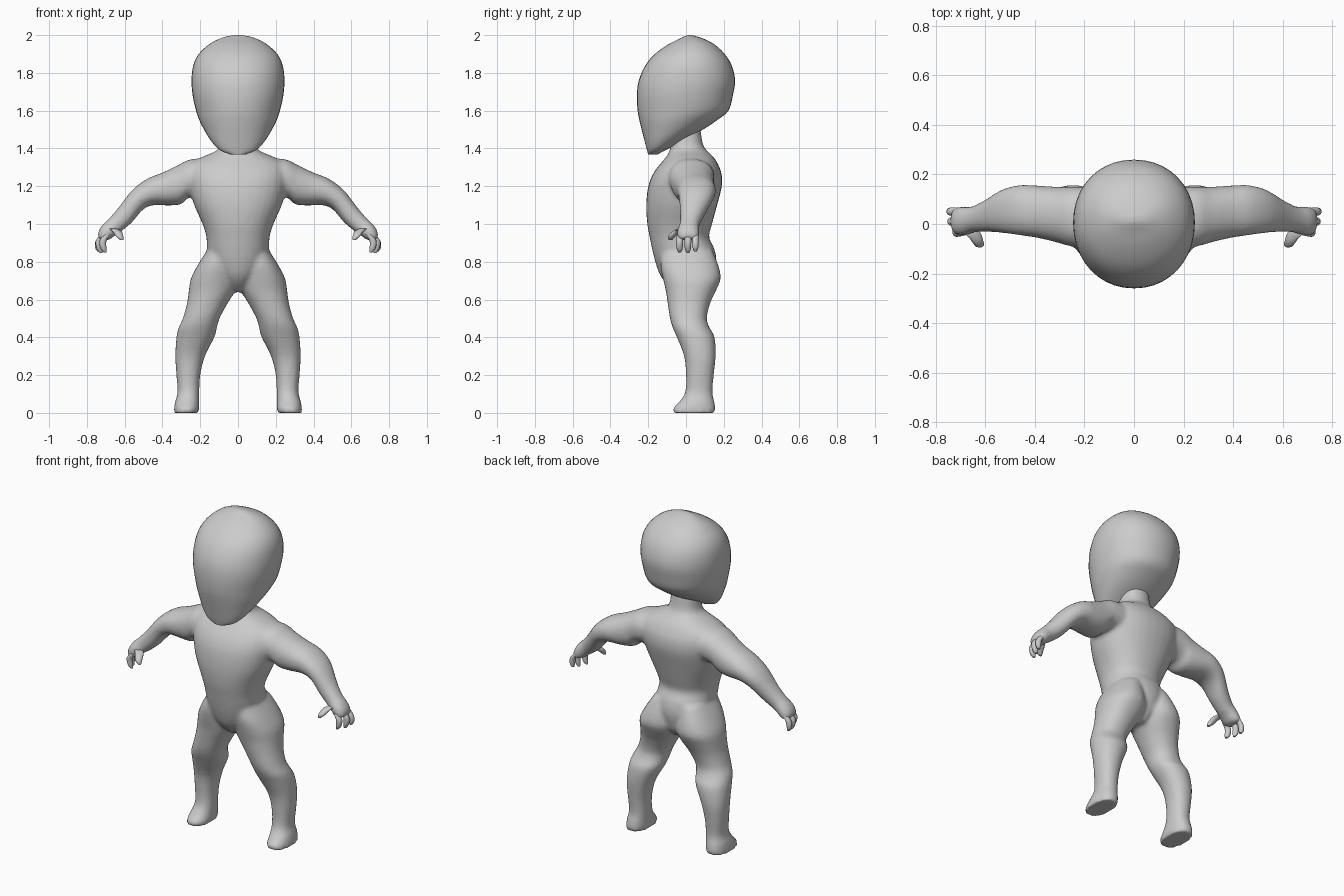
import bpy, bmesh, math
from mathutils import Vector

skin = bpy.data.materials.new("plain grey")
skin.diffuse_color = (0.6, 0.6, 0.6, 1)


def spline(rows, steps):
    """Catmull-Rom interpolation between rows of numbers."""
    out = []
    for i in range(len(rows) - 1):
        p0, p1, p2 = rows[max(i - 1, 0)], rows[i], rows[i + 1]
        p3 = rows[min(i + 2, len(rows) - 1)]
        for k in range(steps):
            t = k / steps
            out.append([0.5 * (2 * b + (c - a) * t + (2 * a - 5 * b + 4 * c - d) * t * t
                        + (3 * b - a - 3 * c + d) * t ** 3)
                        for a, b, c, d in zip(p0, p1, p2, p3)])
    return out + [list(rows[-1])]


def loft(bm, rows, side=1, power=2.2, steps=3, seg=32):
    """Closed skin over rings (ax, az, bx, bz, y0, y1): a-b spans the ring in xz, y0-y1 in depth."""
    rings = []
    for ax, az, bx, bz, y0, y1 in spline(rows, steps):
        mid = Vector(((ax + bx) / 2, (y0 + y1) / 2, (az + bz) / 2))
        u = Vector(((ax - bx) / 2, 0, (az - bz) / 2))
        v = Vector((0, (y1 - y0) / 2, 0))
        ring = []
        for k in range(seg):
            c, s = math.cos(2 * math.pi * k / seg), math.sin(2 * math.pi * k / seg)
            p = mid + u * math.copysign(abs(c) ** (2 / power), c) \
                + v * math.copysign(abs(s) ** (2 / power), s)
            ring.append(bm.verts.new((p.x * side, p.y, p.z)))
        rings.append(ring)
    faces = [bm.faces.new(rings[0]), bm.faces.new(rings[-1])]
    for r, q in zip(rings, rings[1:]):
        for k in range(seg):
            j = (k + 1) % seg
            faces.append(bm.faces.new((r[k], r[j], q[j], q[k])))
    bmesh.ops.recalc_face_normals(bm, faces=faces)


def level(rows):
    """Horizontal rings (z, x0, x1, y0, y1) in the loft's format."""
    return [(x1, z, x0, z, y0, y1) for z, x0, x1, y0, y1 in rows]


def finish(bm, name, angle=50):
    mesh = bpy.data.meshes.new(name)
    bm.to_mesh(mesh)
    bm.free()
    obj = bpy.data.objects.new(name, mesh)
    bpy.context.collection.objects.link(obj)
    mesh.materials.append(skin)
    bpy.ops.object.select_all(action='DESELECT')
    obj.select_set(True)
    bpy.context.view_layer.objects.active = obj
    bpy.ops.object.shade_smooth_by_angle(angle=math.radians(angle))
    return obj


# Head: egg with a pointed chin and a sloping underside (z, half width, front, back)
head = [(1.368, .04, -.20, -.15), (1.385, .085, -.205, -.12), (1.41, .118, -.212, -.07),
        (1.45, .15, -.222, .0), (1.5, .18, -.235, .09), (1.55, .205, -.247, .165),
        (1.6, .222, -.256, .225), (1.68, .24, -.26, .248), (1.76, .246, -.25, .26),
        (1.84, .237, -.215, .242), (1.9, .208, -.165, .205), (1.95, .155, -.095, .152),
        (1.98, .1, -.035, .095), (1.995, .05, -.005, .05), (2.0, .012, .01, .03)]
bm = bmesh.new()
loft(bm, level([(z, -w, w, f, b) for z, w, f, b in head]), power=2.1, seg=40)
finish(bm, "head")

# Torso and neck (z, half width, front, back)
torso = [(.64, .03, -.05, .09), (.68, .07, -.10, .13), (.73, .11, -.138, .15),
         (.8, .15, -.163, .162), (.87, .165, -.18, .15), (.93, .167, -.192, .122),
         (1.0, .188, -.205, .138), (1.1, .232, -.211, .165), (1.2, .262, -.2, .19),
         (1.27, .27, -.172, .188), (1.32, .25, -.135, .168), (1.355, .19, -.105, .145),
         (1.385, .12, -.088, .115), (1.42, .09, -.082, .09), (1.52, .08, -.075, .075)]
# Leg and foot (z, inner x, outer x, front, back)
leg = [(.86, .02, .165, -.13, .14), (.78, .01, .215, -.135, .172), (.71, .0, .25, -.122, .184),
       (.65, .012, .26, -.108, .16), (.58, .055, .27, -.097, .128), (.5, .098, .292, -.085, .11),
       (.45, .112, .315, -.07, .125), (.4, .125, .326, -.048, .152), (.3, .175, .332, -.01, .157),
       (.2, .2, .326, .0, .147), (.11, .205, .32, -.004, .14), (.06, .206, .333, -.035, .15),
       (.025, .206, .338, -.068, .156), (.0, .207, .34, -.072, .156)]
# Arm and palm: upper edge, lower edge, front, back
arm = [(.15, 1.345, .17, 1.15, -.10, .15), (.25, 1.343, .26, 1.14, -.09, .15),
       (.32, 1.31, .30, 1.105, -.075, .15), (.40, 1.272, .37, 1.098, -.057, .155),
       (.48, 1.24, .45, 1.1, -.045, .157), (.56, 1.18, .505, 1.075, -.036, .138),
       (.63, 1.09, .56, 1.01, -.032, .097), (.68, 1.032, .615, .963, -.034, .072),
       (.722, .99, .645, .945, -.046, .07), (.742, .95, .675, .92, -.046, .07),
       (.742, .925, .695, .912, -.035, .06)]
bm = bmesh.new()
loft(bm, level([(z, -w, w, f, b) for z, w, f, b in torso]))
for side in (1, -1):
    loft(bm, level(leg), side)
    loft(bm, arm, side)
body = finish(bm, "body")

# Fuse torso and limbs into one soft skin
remesh = body.modifiers.new("fuse", 'REMESH')
remesh.mode = 'VOXEL'
remesh.voxel_size = 0.012
remesh.use_smooth_shade = True
soften = body.modifiers.new("soften", 'SMOOTH')
soften.factor = 0.5
soften.iterations = 5

# Fingers and thumb: rows of (x, y, z, radius)
digits = {"front_finger": [(.69, -.03, .945, .018), (.715, -.034, .91, .018),
                           (.712, -.034, .87, .016), (.703, -.034, .85, .008)],
          "middle_finger": [(.71, .01, .945, .018), (.735, .01, .91, .018),
                            (.733, .01, .87, .016), (.725, .01, .847, .008)],
          "back_finger": [(.71, .048, .945, .017), (.737, .05, .91, .017),
                          (.742, .05, .875, .015), (.737, .05, .855, .008)],
          "thumb": [(.665, -.02, .975, .026), (.64, -.05, .96, .024),
                    (.627, -.075, .935, .02), (.615, -.083, .915, .009)]}
for name, path in digits.items():
    rows = [(x + r, z, x - r, z, y - r, y + r) for x, y, z, r in path]
    for side, label in ((1, "left"), (-1, "right")):
        bm = bmesh.new()
        loft(bm, rows, side, power=2, seg=12)
        finish(bm, label + "_" + name)
